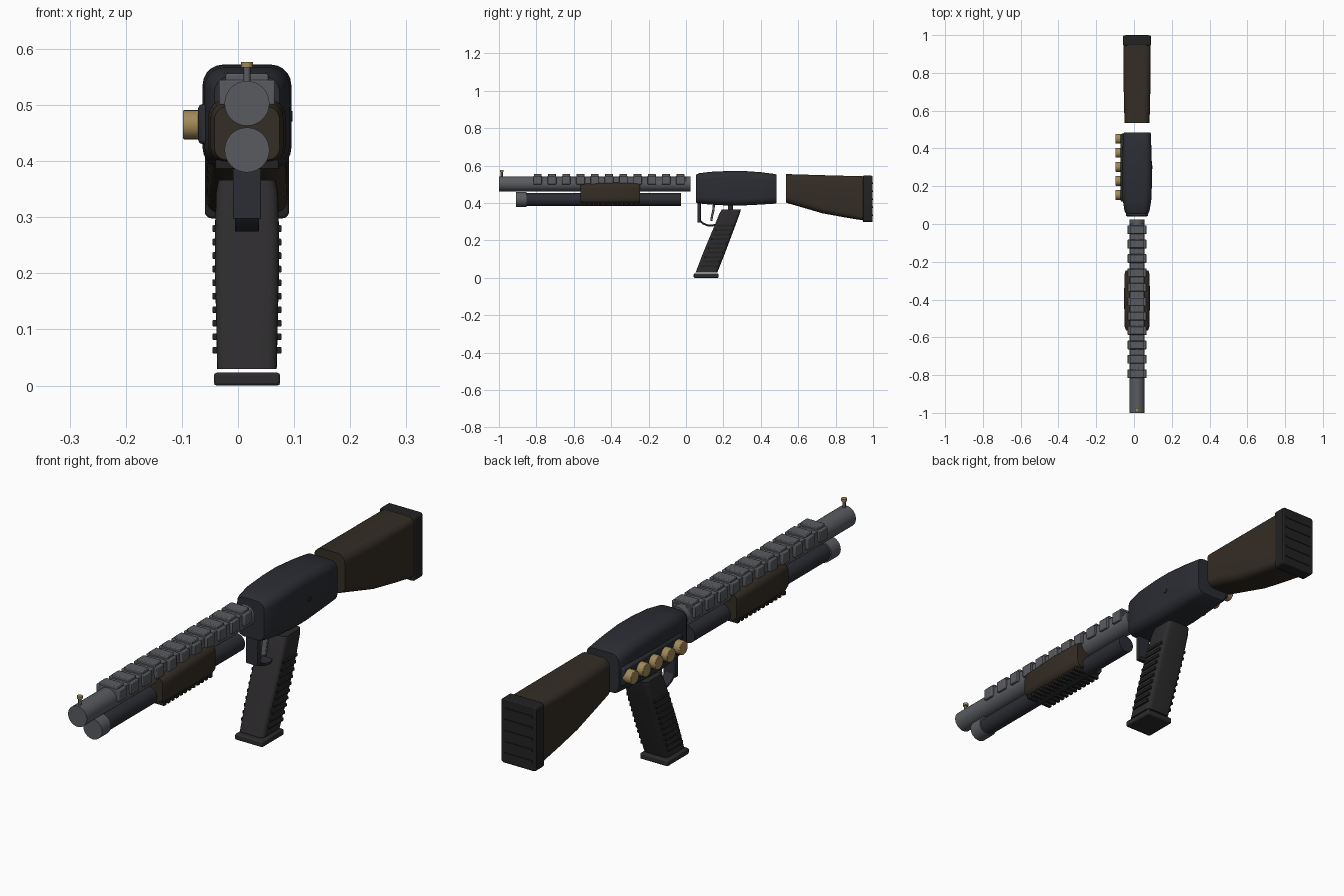
import bpy, bmesh
from math import sin, cos, pi
from mathutils import Vector

if "Cube" in bpy.data.objects:
    bpy.data.objects.remove(bpy.data.objects["Cube"])

CX = 0.016  # centre line of the gun


def material(name, rgb):
    m = bpy.data.materials.new(name)
    m.diffuse_color = (*rgb, 1)
    m.use_nodes = True
    m.node_tree.nodes["Principled BSDF"].inputs["Base Color"].default_value = m.diffuse_color
    return m


STEEL = material("steel", (0.10, 0.105, 0.115))
BLUED = material("blued", (0.024, 0.026, 0.033))
WOOD = material("wood", (0.034, 0.026, 0.018))
POLYMER = material("polymer", (0.026, 0.024, 0.026))
RUBBER = material("rubber", (0.016, 0.016, 0.017))
BRASS = material("brass", (0.36, 0.25, 0.10))


def finish(name, bm, mat, bevel=0.0):
    bmesh.ops.recalc_face_normals(bm, faces=bm.faces)
    me = bpy.data.meshes.new(name)
    bm.to_mesh(me)
    bm.free()
    me.materials.append(mat)
    ob = bpy.data.objects.new(name, me)
    bpy.context.collection.objects.link(ob)
    bpy.ops.object.select_all(action='DESELECT')
    bpy.context.view_layer.objects.active = ob
    ob.select_set(True)
    bpy.ops.object.shade_smooth_by_angle(angle=0.6)
    if bevel:
        b = ob.modifiers.new("bevel", 'BEVEL')
        b.width, b.segments = bevel, 2
        ob.modifiers.move(len(ob.modifiers) - 1, 0)
    return ob


def add_box(bm, x, y, z):
    v = [bm.verts.new((a, b, c)) for a in x for b in y for c in z]
    for f in ((0, 1, 3, 2), (4, 6, 7, 5), (0, 4, 5, 1), (2, 3, 7, 6), (0, 2, 6, 4), (1, 5, 7, 3)):
        bm.faces.new([v[i] for i in f])


def boxes(name, items, mat, bevel=0.0):
    bm = bmesh.new()
    for it in items:
        add_box(bm, *it)
    return finish(name, bm, mat, bevel)


def mid(w):
    return (CX - w, CX + w)


def skin(name, rings, mat, bevel=0.0):
    """Join rings of points into a closed solid."""
    bm = bmesh.new()
    rs = [[bm.verts.new(p) for p in r] for r in rings]
    n = len(rs[0])
    for a, b in zip(rs, rs[1:]):
        for i in range(n):
            bm.faces.new((a[i], a[(i + 1) % n], b[(i + 1) % n], b[i]))
    bm.faces.new(rs[0])
    bm.faces.new(rs[-1])
    return finish(name, bm, mat, bevel)


def rounded(u, v0, v1, r, seg=5):
    """Rounded rectangle, half width u, from v0 to v1."""
    pts = []
    for k, (su, cv) in enumerate(((1, v1 - r), (-1, v1 - r), (-1, v0 + r), (1, v0 + r))):
        for i in range(seg + 1):
            t = (k + i / seg) * pi / 2
            pts.append((su * (u - r) + r * cos(t), cv + r * sin(t)))
    return pts


def loft_y(name, rows, mat, bevel=0.0):
    # rows: y, half width, z low, z high, corner radius
    return skin(name, [[(CX + p, y, q) for p, q in rounded(*r)] for y, *r in rows], mat, bevel)


def tube(name, a, b, r, mat, n=32, bevel=0.0):
    a, b = Vector(a), Vector(b)
    q = (b - a).to_track_quat('Z', 'Y')
    ring = [q @ Vector((r * cos(2 * pi * i / n), r * sin(2 * pi * i / n), 0)) for i in range(n)]
    return skin(name, [[e + p for p in ring] for e in (a, b)], mat, bevel)


def strap(name, path, w, t, mat):
    """Flat bar of width 2w following a (y, z) path."""
    pts = [Vector(p) for p in path]
    rings = []
    for i, p in enumerate(pts):
        d = (pts[min(i + 1, len(pts) - 1)] - pts[max(i - 1, 0)]).normalized()
        n = Vector((-d.y, d.x)) * t
        rings.append([(CX + s * w, *(p + e * n)) for s, e in ((-1, -1), (1, -1), (1, 1), (-1, 1))])
    return skin(name, rings, mat, 0.002)


# Barrel, magazine tube and cap
tube("barrel", (CX, -1, 0.503), (CX, 0.025, 0.503), 0.04, STEEL)
tube("magazine_tube", (CX, -0.87, 0.419), (CX, -0.028, 0.419), 0.034, BLUED)
tube("magazine_cap", (CX, -0.908, 0.42), (CX, -0.853, 0.42), 0.04, STEEL)

# Front sight
tube("sight_post", (CX, -0.985, 0.535), (CX, -0.985, 0.57), 0.006, STEEL, 12)
tube("sight_bead", (CX, -0.985, 0.567), (CX, -0.985, 0.577), 0.0105, BRASS, 16)

# Top rail with eleven teeth
boxes("rail_base", [(mid(0.038), (-0.8, 0.0), (0.508, 0.541))], STEEL, 0.002)
teeth = [-0.793 + 0.0763 * i for i in range(11)]
boxes("rail_teeth", [(mid(0.05), (y - 0.023, y + 0.023), (0.5, 0.545)) for y in teeth], STEEL, 0.003)
boxes("rail_teeth_tops", [(mid(0.038), (y - 0.021, y + 0.021), (0.54, 0.556)) for y in teeth], STEEL, 0.003)

# Pump grip with ribs beneath
loft_y("forend", [(-0.564, 0.058, 0.402, 0.497, 0.022), (-0.545, 0.065, 0.398, 0.503, 0.026),
                  (-0.40, 0.069, 0.395, 0.510, 0.03), (-0.265, 0.066, 0.397, 0.507, 0.026),
                  (-0.245, 0.060, 0.40, 0.503, 0.022)], WOOD)
boxes("forend_ribs", [(mid(0.056), (y - 0.007, y + 0.007), (0.386, 0.402))
                      for y in [-0.545 + 0.0255 * i for i in range(12)]], RUBBER, 0.002)

# Receiver
loft_y("receiver", [(0.054, 0.058, 0.402, 0.552, 0.03), (0.068, 0.066, 0.398, 0.559, 0.034),
                    (0.13, 0.076, 0.392, 0.567, 0.036), (0.22, 0.079, 0.387, 0.571, 0.036),
                    (0.30, 0.079, 0.387, 0.572, 0.036), (0.40, 0.076, 0.392, 0.565, 0.036),
                    (0.478, 0.073, 0.397, 0.555, 0.034), (0.485, 0.069, 0.402, 0.551, 0.03)], BLUED)
tube("receiver_pin", (0.085, 0.3, 0.48), (0.0975, 0.3, 0.48), 0.009, BLUED, 16)

# Shell carrier on the left side
boxes("shell_carrier", [((-0.071, -0.05), (0.118, 0.478), (0.43, 0.502))], BLUED, 0.008)
for i in range(5):
    y = 0.154 + 0.0743 * i
    tube(f"shell_{i + 1}", (-0.098, y, 0.465), (-0.06, y, 0.465), 0.026, BRASS, 24, 0.002)

# Shoulder stock and butt pad
loft_y("stock", [(0.535, 0.066, 0.402, 0.555, 0.034), (0.60, 0.068, 0.383, 0.553, 0.034),
                 (0.73, 0.071, 0.345, 0.549, 0.032), (0.84, 0.072, 0.325, 0.546, 0.028),
                 (0.955, 0.072, 0.306, 0.543, 0.024)], WOOD)
loft_y("butt_pad", [(0.946, 0.075, 0.298, 0.546, 0.012), (0.997, 0.075, 0.298, 0.546, 0.012)], RUBBER, 0.004)
boxes("butt_pad_ribs", [(mid(0.06), (0.99, 1.0), (z - 0.004, z + 0.004))
                        for z in [0.335 + 0.043 * i for i in range(5)]], RUBBER)

# Pistol grip: z, front y, back y, half width
GRIP = [(0.03, 0.052, 0.168, 0.053), (0.12, 0.086, 0.204, 0.055), (0.20, 0.119, 0.234, 0.057),
        (0.28, 0.153, 0.264, 0.057), (0.345, 0.179, 0.288, 0.055), (0.366, 0.192, 0.294, 0.051)]
skin("grip", [[(CX + p, q, z) for p, q in rounded(w, a, b, 0.018)] for z, a, b, w in GRIP], POLYMER)
ribs = []
for i in range(10):
    z = 0.063 + 0.0241 * i
    y = 0.112 + (z - 0.03) * 0.39
    for s in (-1, 1):
        ribs.append((sorted((CX + s * 0.048, CX + s * 0.0615)), (y - 0.044, y + 0.044), (z - 0.006, z + 0.006)))
boxes("grip_ribs", ribs, RUBBER, 0.002)
boxes("grip_base", [(mid(0.059), (0.041, 0.174), (0.0, 0.023))], POLYMER, 0.005)
tube("grip_mount", (CX, 0.238, 0.355), (CX, 0.238, 0.4), 0.014, BLUED, 20)

# Trigger guard and trigger
strap("trigger_guard_post", [(0.07, 0.402), (0.07, 0.297)], 0.025, 0.009, BLUED)
strap("trigger_guard", [(0.07, 0.318), (0.078, 0.303), (0.093, 0.29), (0.115, 0.281), (0.14, 0.279),
                        (0.17, 0.288)], 0.021, 0.005, BLUED)
strap("trigger", [(0.15, 0.4), (0.146, 0.36), (0.139, 0.33), (0.135, 0.305)], 0.01, 0.006, STEEL)
